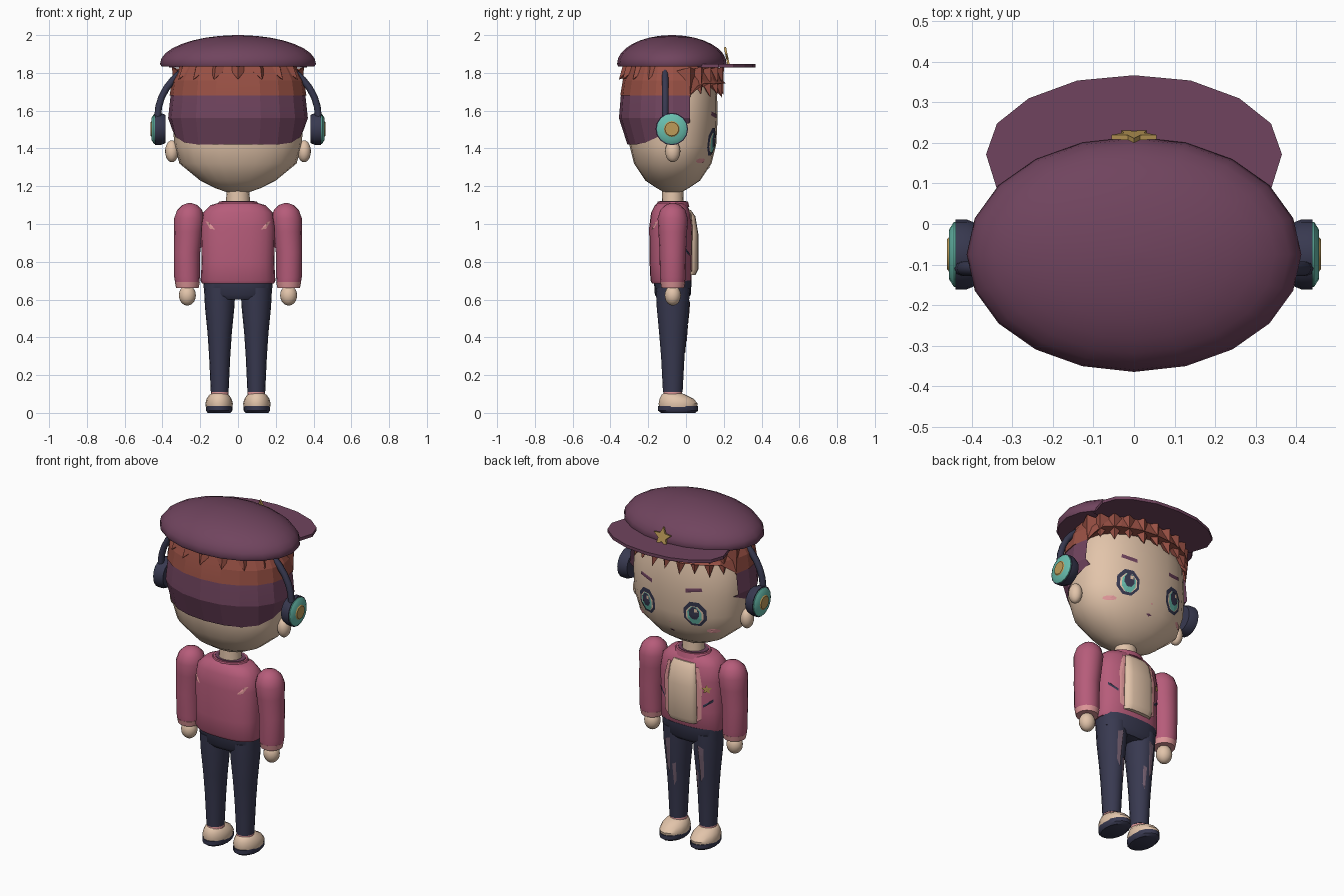
import bpy, bmesh
from math import sin, cos, pi, sqrt, radians
from mathutils import Vector, Matrix
from mathutils.bvhtree import BVHTree

if "Cube" in bpy.data.objects:
    bpy.data.objects.remove(bpy.data.objects["Cube"])


def material(name, *srgb):
    m = bpy.data.materials.new(name)
    m.use_nodes = True
    col = [(c / 255 / 12.92 if c < 11 else ((c / 255 + 0.055) / 1.055) ** 2.4) for c in srgb] + [1]
    m.diffuse_color = col
    m.node_tree.nodes["Principled BSDF"].inputs["Base Color"].default_value = col
    return m


PURPLE = material("plum", 112, 68, 94)
PINK = material("rose", 182, 92, 122)
BLUSH = material("light_pink", 222, 150, 152)
SKIN = material("skin", 226, 196, 170)
NAVY = material("navy", 56, 57, 80)
TEAL = material("teal", 104, 190, 174)
GOLD = material("gold", 190, 155, 88)
AUBURN = material("auburn", 152, 80, 68)
MAUVE = material("worn_mauve", 112, 92, 108)


def finish(name, bm, mat, angle=40, outward=True):
    if outward:
        bmesh.ops.recalc_face_normals(bm, faces=bm.faces)
    me = bpy.data.meshes.new(name)
    bm.to_mesh(me)
    bm.free()
    me.materials.append(mat)
    ob = bpy.data.objects.new(name, me)
    bpy.context.collection.objects.link(ob)
    if angle:
        bpy.ops.object.select_all(action='DESELECT')
        ob.select_set(True)
        bpy.context.view_layer.objects.active = ob
        bpy.ops.object.shade_smooth_by_angle(angle=radians(angle))
    return ob


def loft_bm(rings, seg=20, power=2, axis='z'):
    """Rings are (height, centre u, centre v, radius u, radius v)."""
    bm = bmesh.new()
    loops = []
    for t, cu, cv, ru, rv in rings:
        loop = []
        for i in range(seg):
            a = 2 * pi * i / seg
            c, s = cos(a), sin(a)
            u = cu + ru * abs(c) ** (2 / power) * (1 if c > 0 else -1)
            v = cv + rv * abs(s) ** (2 / power) * (1 if s > 0 else -1)
            loop.append(bm.verts.new((u, v, t) if axis == 'z' else (t, u, v)))
        loops.append(loop)
    for a, b in zip(loops, loops[1:]):
        for i in range(seg):
            j = (i + 1) % seg
            bm.faces.new((a[i], a[j], b[j], b[i]))
    bm.faces.new(loops[0][::-1])
    bm.faces.new(loops[-1])
    return bm


def loft(name, rings, mat, seg=20, power=2, axis='z', angle=40):
    return finish(name, loft_bm(rings, seg, power, axis), mat, angle)


def ball(name, loc, size, mat):
    bm = bmesh.new()
    bmesh.ops.create_uvsphere(bm, u_segments=16, v_segments=10, radius=1,
                              matrix=Matrix.Translation(loc) @ Matrix.Diagonal((*size, 1)))
    return finish(name, bm, mat, 60)


def tree_of(ob):
    return BVHTree.FromPolygons([v.co for v in ob.data.vertices], [list(p.vertices) for p in ob.data.polygons])


def decal(name, pts, mat, tree, side=1, off=0.004):
    """Thin plate of (x, z) outline points laid on a surface facing side * y."""
    bm = bmesh.new()
    cx, cz = (sum(p[k] for p in pts) / len(pts) for k in (0, 1))

    def lay(x, z):
        hit = tree.ray_cast(Vector((x, side, z)), Vector((0, -side, 0)))[0]
        if hit is None:
            hit = tree.find_nearest(Vector((x, 0, z)))[0]
        return bm.verts.new((x, hit.y + side * off, z))
    mid = lay(cx, cz)
    inner, outer = ([lay(cx + (x - cx) * f, cz + (z - cz) * f) for x, z in pts] for f in (0.5, 1))
    for i in range(len(pts)):
        j = (i + 1) % len(pts)
        bm.faces.new((mid, inner[i], inner[j]))
        bm.faces.new((inner[i], outer[i], outer[j], inner[j]))
    bm.normal_update()
    if sum(f.normal.y for f in bm.faces) * side < 0:
        bmesh.ops.reverse_faces(bm, faces=bm.faces)
    return finish(name, bm, mat, 0, False)


def oval(cx, cz, rx, rz, n=8):
    return [(cx + rx * cos(2 * pi * (i + .5) / n), cz + rz * sin(2 * pi * (i + .5) / n)) for i in range(n)]


def star(cx, cz, r):
    return [(cx + (r if i % 2 == 0 else r * .45) * sin(pi * i / 5),
             cz + (r if i % 2 == 0 else r * .45) * cos(pi * i / 5)) for i in range(10)]


# Head and neck
CY = -0.07
head = loft("head", [(z, 0, CY, rx, ry) for z, rx, ry in (
    (1.165, .05, .04), (1.19, .12, .085), (1.23, .2, .145), (1.32, .31, .205),
    (1.42, .338, .23), (1.55, .345, .237), (1.68, .34, .235), (1.82, .28, .2))], SKIN, 24, 2.2)
loft("neck", [(1.07, 0, CY, .065, .06), (1.2, 0, CY, .06, .055)], SKIN, 16)
face = tree_of(head)

# Shaved lower hair, cut off in front of the ears and rising toward them
bm = loft_bm([(z, 0, CY, rx, ry) for z, rx, ry in (
    (1.42, .347, .24), (1.56, .37, .285), (1.68, .357, .275), (1.72, .345, .27))], 20, 2.1)
for v in bm.verts:
    if v.co.z < 1.5:
        v.co.z += max(0, v.co.y + .24) * .45
bmesh.ops.bisect_plane(bm, geom=bm.verts[:] + bm.edges[:] + bm.faces[:], plane_co=(0, .02, 0),
                       plane_no=(0, 1, 0), clear_outer=True)
finish("shaved_hair", bm, PURPLE, 10)

# Upper hair band with fringe spikes and back tufts
bm = loft_bm([(z, 0, CY, rx, ry) for z, rx, ry in (
    (1.68, .362, .278), (1.76, .35, .265), (1.85, .3, .235))], 20, 2.1)
for v in bm.verts:
    if v.co.z < 1.7 and v.co.y > .03:
        v.co.z = 1.745
finish("upper_hair", bm, AUBURN, 10)


def spike(name, ang, base, tip, r):
    def at(rx, ry, z):
        return Vector((rx * cos(ang), CY + ry * sin(ang), z))
    a, b = at(*base), at(*tip)
    bm = bmesh.new()
    bmesh.ops.create_cone(bm, cap_ends=True, segments=4, radius1=r, radius2=0, depth=(b - a).length,
                          matrix=Matrix.Translation((a + b) / 2) @ (b - a).to_track_quat('Z', 'Y').to_matrix().to_4x4())
    finish(name, bm, AUBURN, 0)


for i in range(11):
    spike("fringe_spike", radians(20 + 14 * i), (.315, .215, 1.81), (.365, .268, 1.67 + .015 * (i % 2)), .06)
for i in range(7):
    spike("back_tuft", radians(207 + 21 * i), (.27, .21, 1.84), (.355, .285, 1.765), .06)

# Cap, peak and badge
CAP_Y = -0.075
dome = [(1.834, 0, CAP_Y, .405, .284)]
for i in range(9):
    a = radians(i * 10.9)
    dome.append((1.848 + .152 * sin(a), 0, CAP_Y, .413 * cos(a), .29 * cos(a)))
loft("cap", dome, PURPLE, 20, angle=50)
half = [(.365, .172), (.338, .248), (.26, .31), (.14, .354)]
outline = [(.33, .06)] + half + [(0, .367)] + [(-x, y) for x, y in half[::-1]] + [(-.33, .06)]


def prism(name, pts, mat, depth, place):
    bm = bmesh.new()
    f = bm.faces.new([bm.verts.new((x, y, 0)) for x, y in pts])
    ext = bmesh.ops.extrude_face_region(bm, geom=[f])["geom"]
    bmesh.ops.translate(bm, vec=(0, 0, depth), verts=[g for g in ext if isinstance(g, bmesh.types.BMVert)])
    bm.transform(place)
    return finish(name, bm, mat, 0)


prism("cap_peak", outline, PURPLE, .018, Matrix.Translation((0, 0, 1.828)))
prism("cap_star", star(0, 0, .058), GOLD, .012,
      Matrix.Translation((0, .212, 1.878)) @ Matrix.Rotation(radians(102), 4, 'X') @ Matrix.Rotation(pi, 4, 'Y'))

# Headphone band
cu = bpy.data.curves.new("headphone_band", 'CURVE')
cu.dimensions = '3D'
cu.bevel_depth, cu.bevel_resolution = .018, 2
sp = cu.splines.new('POLY')
arc = [(.425 * cos(pi * i / 20), 1.57 + .33 * sin(pi * i / 20)) for i in range(21)]
sp.points.add(len(arc) - 1)
for p, (x, z) in zip(sp.points, arc):
    p.co = (x, -.11, z, 1)
band = bpy.data.objects.new("headphone_band", cu)
bpy.context.collection.objects.link(band)
cu.materials.append(NAVY)
bpy.ops.object.select_all(action='DESELECT')
band.select_set(True)
bpy.context.view_layer.objects.active = band
bpy.ops.object.convert(target='MESH')

# Jacket and shirt
jacket = loft("jacket", [(z, 0, -.08, rx, ry) for z, rx, ry in (
    (.685, .19, .1), (.7, .198, .108), (.8, .192, .113), (.98, .198, .115),
    (1.06, .185, .105), (1.1, .145, .085), (1.112, .1, .07))], PINK, 24, 2.5)
body = tree_of(jacket)
loft("collar", [(1.09, 0, CY, .115, .088), (1.12, 0, CY, .1, .08)], PINK, 16)
loft("collar_opening", [(1.115, 0, CY, .09, .07), (1.123, 0, CY, .088, .069)], PURPLE, 16)
loft("shirt", [(.73, 0, .0, .09, .05), (.76, 0, .005, .095, .06), (.95, 0, .005, .095, .06),
               (1.04, 0, 0, .085, .05), (1.075, 0, -.01, .075, .035)], SKIN, 16, 3.5)
decal("jacket_star", star(-.145, .94, .028), GOLD, body, 1, .008)

# Hips
loft("hips", [(.6, 0, CY, .13, .075), (.625, 0, CY, .178, .095), (.7, 0, CY, .185, .1)], NAVY, 20, 2.6)

# Paired parts
for s, tag in ((1, "left"), (-1, "right")):
    ball(tag + "_ear", (s * .35, CY, 1.385), (.036, .04, .058), SKIN)

    # Headphone cup
    for part, mat, x0, x1, r0, r1 in (("cushion", NAVY, .385, .44, .075, .086),
                                      ("shell", TEAL, .432, .457, .08, .06), ("button", GOLD, .45, .462, .043, .036)):
        loft(f"{tag}_headphone_{part}", [(s * x0, -.075, 1.503, r0, r0), (s * (x0 + x1) / 2, -.075, 1.503, max(r0, r1), max(r0, r1)),
             (s * x1, -.075, 1.503, r1, r1)], mat, 16, axis='x')

    # Eye, brow and cheek
    ex, ez = s * .155, 1.435
    decal(tag + "_eye_outline", oval(ex, ez, .066, .078), NAVY, face, off=.003)
    decal(tag + "_eye_white", oval(ex, ez - .005, .05, .057), SKIN, face, off=.005)
    decal(tag + "_iris", oval(ex, ez - .006, .041, .056), TEAL, face, off=.007)
    decal(tag + "_pupil", oval(ex, ez + .008, .03, .04), NAVY, face, off=.009)
    decal(tag + "_eye_glint", oval(ex - .012, ez + .026, .012, .014, 4), SKIN, face, off=.011)
    decal(tag + "_brow", [(s * .11, 1.56), (s * .2, 1.575), (s * .195, 1.595), (s * .11, 1.582)], PURPLE, face)
    decal(tag + "_cheek", oval(s * .235, 1.335, .032, .014), BLUSH, face)

    # Jacket trims
    decal(tag + "_lapel", [(s * .09, .74), (s * .118, .76), (s * .122, .96), (s * .1, 1.06), (s * .08, 1.06)],
          BLUSH, body, 1, .008)
    decal(tag + "_pocket", [(s * .125, .83), (s * .172, .865), (s * .172, .88), (s * .125, .845)], NAVY, body, 1)
    decal(tag + "_back_mark", [(s * .172, 1.015), (s * .155, 1.01), (s * .12, .97), (s * .15, .975)], BLUSH, body, -1)

    # Sleeve, cuff and hand
    loft(tag + "_sleeve", [(z, s * x, CY, r, r) for z, x, r in (
        (.685, .268, .064), (.72, .27, .068), (.85, .27, .07), (.96, .262, .076), (1.03, .258, .08),
        (1.075, .256, .066), (1.1, .255, .04), (1.11, .255, .012))], PINK, 16)
    loft(tag + "_cuff", [(.662, s * .268, CY, .06, .06), (.692, s * .268, CY, .066, .066)], BLUSH, 16)
    ball(tag + "_hand", (s * .268, CY, .622), (.045, .043, .054), SKIN)

    # Trouser leg with worn patches
    leg = loft(tag + "_leg", [(z, s * .097, CY, rx, ry) for z, rx, ry in (
        (.11, .047, .052), (.3, .056, .062), (.42, .064, .072), (.56, .078, .085), (.66, .083, .09))], NAVY, 16)
    cloth = tree_of(leg)
    decal(tag + "_upper_patch", [(s * .09, .6), (s * .125, .585), (s * .12, .42), (s * .1, .38)], MAUVE, cloth, 1, .006)
    decal(tag + "_knee_patch", [(s * .065, .45), (s * .085, .44), (s * .08, .31), (s * .068, .34)], MAUVE, cloth, 1, .006)

    # Sock and shoe
    loft(tag + "_sock", [(.07, s * .097, CY, .05, .055), (.115, s * .097, CY, .045, .048)], BLUSH, 16)
    loft(tag + "_shoe", [(.03, s * .1, -.042, .07, .1), (.05, s * .1, -.042, .073, .103), (.075, s * .1, -.05, .066, .09),
                         (.095, s * .1, -.065, .052, .065), (.103, s * .1, -.07, .04, .05)], SKIN, 16)
    loft(tag + "_sole", [(0, s * .1, -.042, .06, .09), (.012, s * .1, -.042, .07, .106),
                         (.036, s * .1, -.042, .07, .106)], NAVY, 16)

# Nose and mouth
decal("nose", oval(0, 1.355, .006, .006, 4), BLUSH, face)
decal("mouth", [(-.018, 1.298), (0, 1.29), (.018, 1.298), (0, 1.304)], PURPLE, face)
